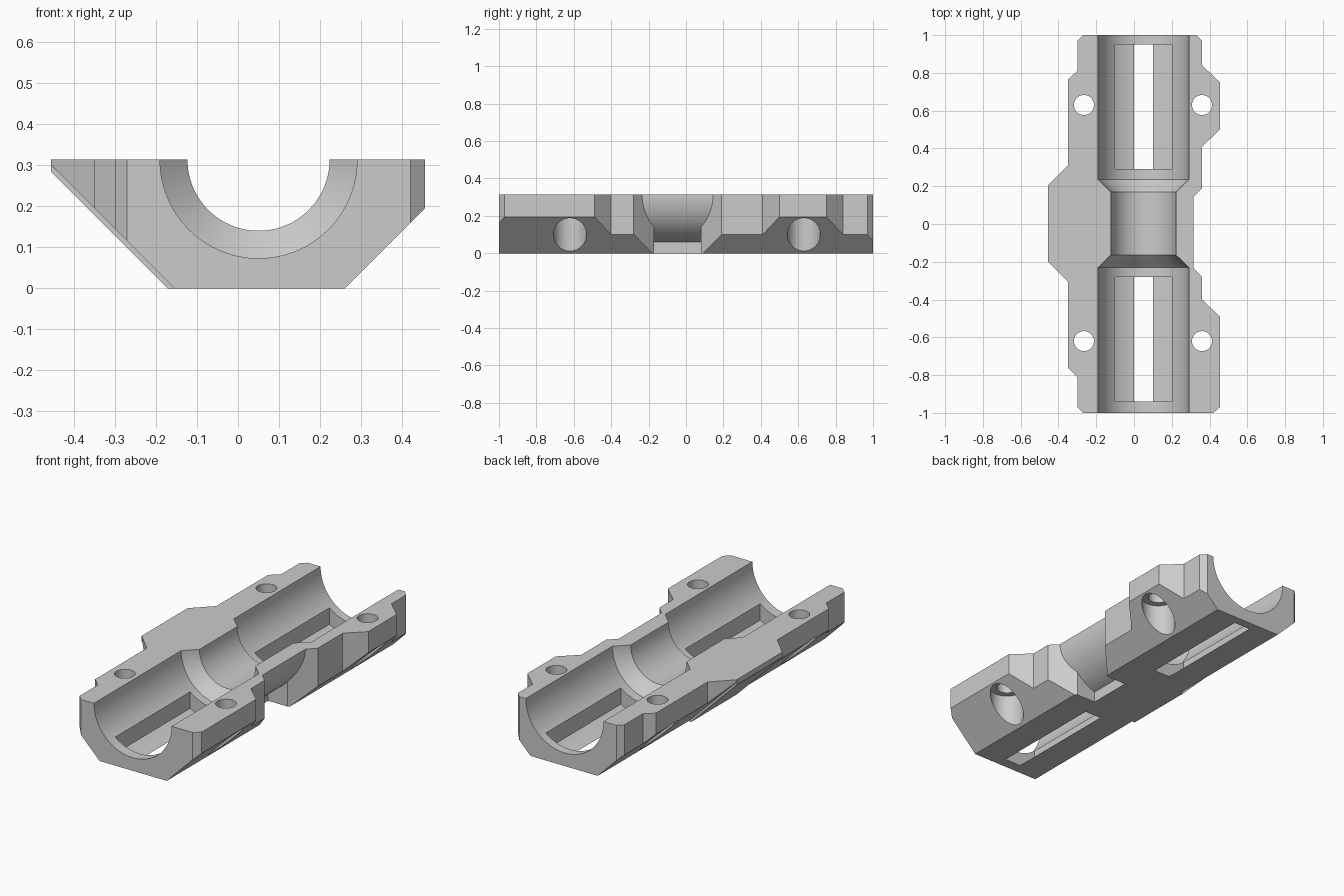
import bpy, bmesh, math
from mathutils import Vector

if "Cube" in bpy.data.objects:
    bpy.data.objects.remove(bpy.data.objects["Cube"])

AX, TOP = 0.05, 0.313   # bore axis position


def finish(name, bm):
    bmesh.ops.recalc_face_normals(bm, faces=bm.faces)
    me = bpy.data.meshes.new(name)
    bm.to_mesh(me)
    bm.free()
    ob = bpy.data.objects.new(name, me)
    bpy.context.collection.objects.link(ob)
    return ob


def prism(name, pts, axis, lo, hi):
    """Extrude a profile: (x, y) along z, or (x, z) along y."""
    bm = bmesh.new()
    place = (lambda p, h: (p[0], p[1], h)) if axis == 'Z' else (lambda p, h: (p[0], h, p[1]))
    face = bm.faces.new([bm.verts.new(place(p, lo)) for p in pts])
    ext = bmesh.ops.extrude_face_region(bm, geom=[face])
    step = Vector((0, 0, hi - lo)) if axis == 'Z' else Vector((0, hi - lo, 0))
    bmesh.ops.translate(bm, vec=step, verts=[v for v in ext['geom'] if isinstance(v, bmesh.types.BMVert)])
    return finish(name, bm)


def box(name, x0, x1, y0, y1, z0, z1):
    return prism(name, [(x0, y0), (x1, y0), (x1, y1), (x0, y1)], 'Z', z0, z1)


def turned(name, profile, n=96):
    """Solid of revolution about the bore axis from (y, radius) pairs."""
    bm = bmesh.new()
    rings = []
    for y, r in profile:
        angles = [2 * math.pi * (i + 0.5) / n for i in range(n)]
        rings.append([bm.verts.new((AX + r * math.cos(a), y, TOP + r * math.sin(a))) for a in angles])
    for a, b in zip(rings, rings[1:]):
        for i in range(n):
            bm.faces.new((a[i], a[(i + 1) % n], b[(i + 1) % n], b[i]))
    bm.faces.new(rings[0])
    bm.faces.new(rings[-1])
    return finish(name, bm)


def disc(name, x, y, r, z0, z1, n=48):
    pts = [(x + r * math.cos(2 * math.pi * i / n), y + r * math.sin(2 * math.pi * i / n)) for i in range(n)]
    return prism(name, pts, 'Z', z0, z1)


def combine(ob, tool, op='DIFFERENCE'):
    mod = ob.modifiers.new(op.lower(), 'BOOLEAN')
    mod.operation, mod.solver, mod.object = op, 'EXACT', tool
    bpy.context.view_layer.objects.active = ob
    bpy.ops.object.modifier_apply(modifier=mod.name)
    bpy.data.objects.remove(tool)
    return ob


# Plan outline, trimmed by the cross-section with sloped undersides
right = [(0.42, -1), (0.45, -0.97), (0.45, -0.49), (0.36, -0.40), (0.36, 0.41), (0.45, 0.50),
         (0.45, 0.75), (0.36, 0.84), (0.36, 0.97), (0.33, 1)]
left = [(-0.27, 1), (-0.30, 0.97), (-0.30, 0.81), (-0.35, 0.765), (-0.35, 0.31), (-0.455, 0.205),
        (-0.455, -0.20), (-0.35, -0.305), (-0.35, -0.76), (-0.30, -0.81), (-0.30, -0.97), (-0.27, -1)]
# widen by a hair so the right flank reaches the measured limit
right = [(0.455 if x == 0.45 else x, y) for x, y in right]
body = prism("bearing_holder", right + left, 'Z', 0, TOP)
section = [(-0.155, 0), (0.26, 0), (0.66, 0.4), (-0.555, 0.4)]
combine(body, prism("section", [(-0.055, -0.1), (0.16, -0.1)] + section[2:], 'Y', -1.1, 1.1), 'INTERSECT')

# Side groove around the outside of the neck
groove = prism("groove", [(0.13, -0.17), (0.25, -0.17), (0.55, -0.47), (0.55, 0.38), (0.25, 0.08), (0.13, 0.08)],
               'Z', -0.1, 0.5)
combine(groove, turned("neck", [(-0.7, 0.265), (0.7, 0.265)]))
combine(body, groove)

# Stepped bore with tapered shoulders
combine(body, turned("bore", [(-1.1, 0.24), (-0.23, 0.24), (-0.165, 0.173),
                              (0.17, 0.173), (0.235, 0.24), (1.1, 0.24)]))

# Curved pockets that break through the floor as narrow slots
for y0, y1 in ((-0.94, -0.28), (0.29, 0.95)):
    pocket = turned("pocket", [(y0, 0.317), (y1, 0.317)])
    combine(pocket, box("pocket_limit", -0.10, 0.20, y0 - 0.1, y1 + 0.1, -0.1, 0.25), 'INTERSECT')
    combine(body, pocket)

# Screw holes, counterbored from the sloped underside
for x in (-0.265, 0.36):
    for y in (-0.62, 0.63):
        combine(body, disc("hole", x, y, 0.053, -0.1, 0.5))
        combine(body, disc("counterbore", x, y, 0.088, -0.1, 0.2))

# Plain raised pad on the left slope
pad = prism("side_pad", [(-0.172, 0), (-0.455, 0.283), (-0.455, 0.305), (-0.15, 0)], 'Y', -0.2, 0.2)

for ob in (body, pad):
    bpy.ops.object.select_all(action='DESELECT')
    ob.select_set(True)
    bpy.context.view_layer.objects.active = ob
    bpy.ops.object.shade_smooth_by_angle(angle=math.radians(25))
